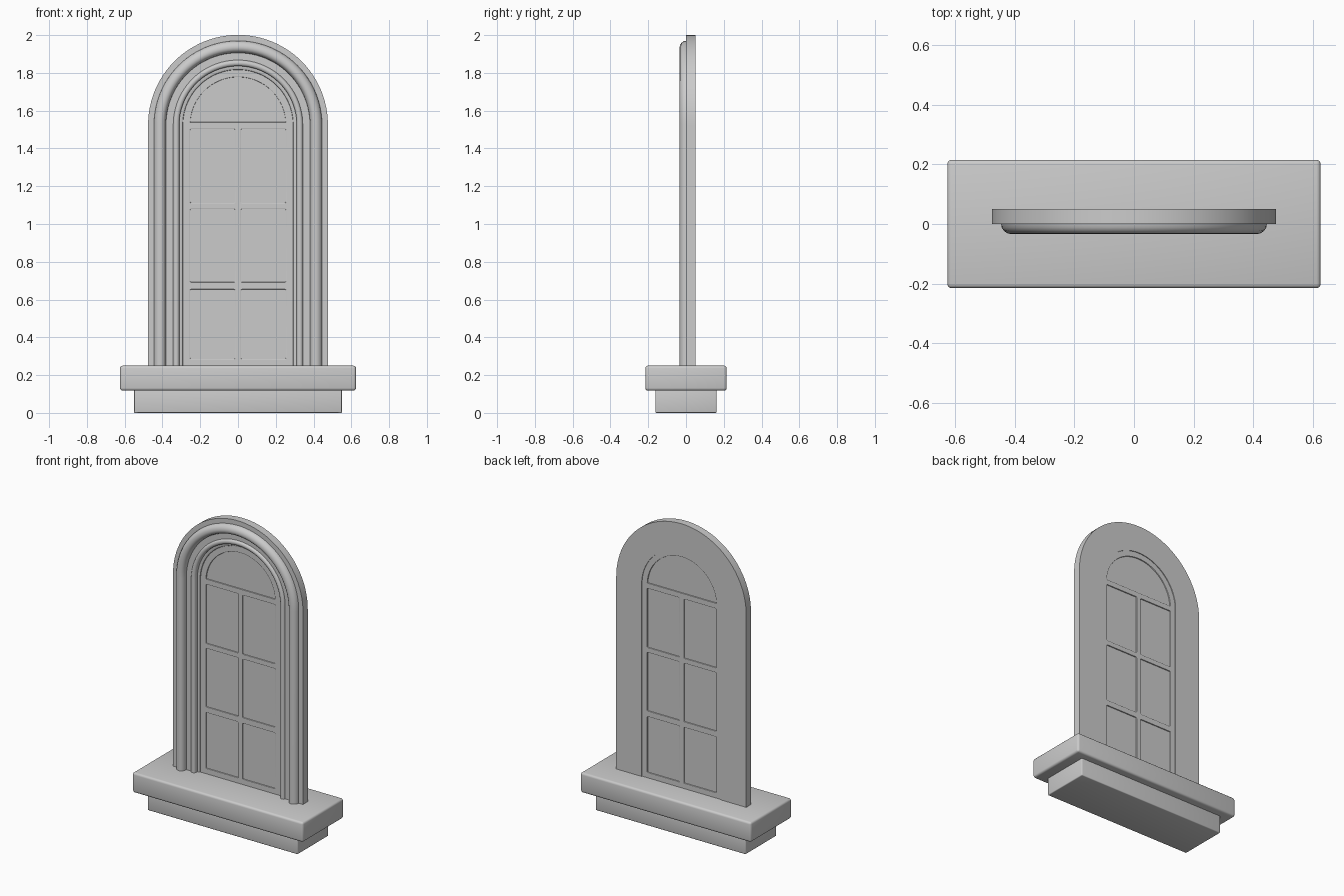
import bpy, bmesh, math

if "Cube" in bpy.data.objects:
    bpy.data.objects.remove(bpy.data.objects["Cube"])

SPRING = 1.525   # height where the arch starts
SILL_TOP = 0.25

stone = bpy.data.materials.new("grey_stone")
stone.diffuse_color = (0.6, 0.6, 0.6, 1)
stone.use_nodes = True
stone.node_tree.nodes["Principled BSDF"].inputs["Base Color"].default_value = stone.diffuse_color


def smooth(ob, angle=35):
    bpy.ops.object.select_all(action='DESELECT')
    ob.select_set(True)
    bpy.context.view_layer.objects.active = ob
    bpy.ops.object.shade_smooth_by_angle(angle=math.radians(angle))


def add_mesh(name, bm):
    bmesh.ops.recalc_face_normals(bm, faces=bm.faces)
    me = bpy.data.meshes.new(name)
    bm.to_mesh(me)
    bm.free()
    me.materials.append(stone)
    ob = bpy.data.objects.new(name, me)
    bpy.context.collection.objects.link(ob)
    return ob


def arch(r, z0, n=48):
    """Points (x, z) up the left side, round the arch and down the right."""
    pts = [(-r, z0)]
    for i in range(n + 1):
        a = math.pi * (1 - i / n)
        pts.append((r * math.cos(a), SPRING + r * math.sin(a)))
    return pts + [(r, z0)]


def arch_sweep(name, profile, z0):
    """Sweep a closed (radius, y) profile along the arch."""
    bm = bmesh.new()
    lines = [[bm.verts.new((x, y, z)) for x, z in arch(r, z0)] for r, y in profile]
    for a, b in zip(lines, lines[1:] + lines[:1]):
        for i in range(len(a) - 1):
            bm.faces.new((a[i], a[i + 1], b[i + 1], b[i]))
    for end in (0, -1):
        bm.faces.new([l[end] for l in lines])
    ob = add_mesh(name, bm)
    smooth(ob)
    return ob


def block(name, hx, hy, z0, z1, bevel):
    bm = bmesh.new()
    bmesh.ops.create_cube(bm, size=1)
    for v in bm.verts:
        v.co = (v.co.x * 2 * hx, v.co.y * 2 * hy, z0 if v.co.z < 0 else z1)
    bmesh.ops.bevel(bm, geom=bm.edges[:], offset=bevel, segments=3,
                    profile=0.5, affect='EDGES')
    ob = add_mesh(name, bm)
    smooth(ob)
    return ob


def plate(name, outlines, y0, y1, bevel=0.0):
    """Flat (x, z) outlines with holes, given thickness along y."""
    cu = bpy.data.curves.new(name, 'CURVE')
    cu.dimensions = '2D'
    cu.fill_mode = 'BOTH'
    cu.extrude = (y1 - y0) / 2 - bevel
    cu.bevel_depth = bevel
    cu.bevel_resolution = 1
    for pts in outlines:
        sp = cu.splines.new('POLY')
        sp.points.add(len(pts) - 1)
        for p, (x, z) in zip(sp.points, pts):
            p.co = (x, z, 0, 1)
        sp.use_cyclic_u = True
    cu.materials.append(stone)
    ob = bpy.data.objects.new(name, cu)
    bpy.context.collection.objects.link(ob)
    ob.location.y = (y0 + y1) / 2
    ob.rotation_euler.x = math.pi / 2
    bpy.ops.object.select_all(action='DESELECT')
    ob.select_set(True)
    bpy.context.view_layer.objects.active = ob
    bpy.ops.object.convert(target='MESH')
    ob = bpy.context.view_layer.objects.active
    smooth(ob)
    return ob


def rounded_rect(x0, x1, z0, z1, r=0.008):
    pts = []
    for k, (cx, cz) in enumerate(((x1 - r, z1 - r), (x0 + r, z1 - r),
                                  (x0 + r, z0 + r), (x1 - r, z0 + r))):
        for j in range(4):
            a = math.pi / 2 * (k + j / 3)
            pts.append((cx + r * math.cos(a), cz + r * math.sin(a)))
    return pts


# Sill and the base under it
block("sill", 0.625, 0.215, 0.118, SILL_TOP, 0.014)
block("sill_base", 0.55, 0.162, 0.0, 0.125, 0.006)

# Moulded arch surround: flat back band, large roll, small roll, inner step
surround = [(0.476, 0.05), (0.476, 0.0), (0.445, 0.0),
            (0.443, -0.012), (0.436, -0.023), (0.424, -0.031), (0.410, -0.034),
            (0.397, -0.031), (0.388, -0.022), (0.383, -0.010), (0.381, 0.004),
            (0.343, 0.004), (0.341, -0.003), (0.335, -0.008), (0.327, -0.010),
            (0.319, -0.008), (0.313, -0.003), (0.311, 0.004),
            (0.311, 0.018), (0.300, 0.018), (0.293, 0.021), (0.290, 0.028),
            (0.290, 0.05)]
arch_sweep("arch_surround", surround, SILL_TOP - 0.01)

# Window frame with six panes and a half-round top light
holes = []
for z0, z1 in ((0.282, 0.657), (0.689, 1.082), (1.109, 1.506)):
    holes.append(rounded_rect(0.013, 0.256, z0, z1))
    holes.append(rounded_rect(-0.256, -0.013, z0, z1))
holes.append(arch(0.256, 1.537)[2:-2])
top = [(x, z) for x, z in holes[-1] if z > 1.542]
holes[-1] = [(-0.2555, 1.536)] + top + [(0.2555, 1.536)]
plate("window_frame", [arch(0.292, SILL_TOP - 0.01)] + holes, 0.025, 0.045, 0.003)

# Glass sheet behind the bars
plate("glass", [arch(0.275, SILL_TOP - 0.005)], 0.032, 0.038)
